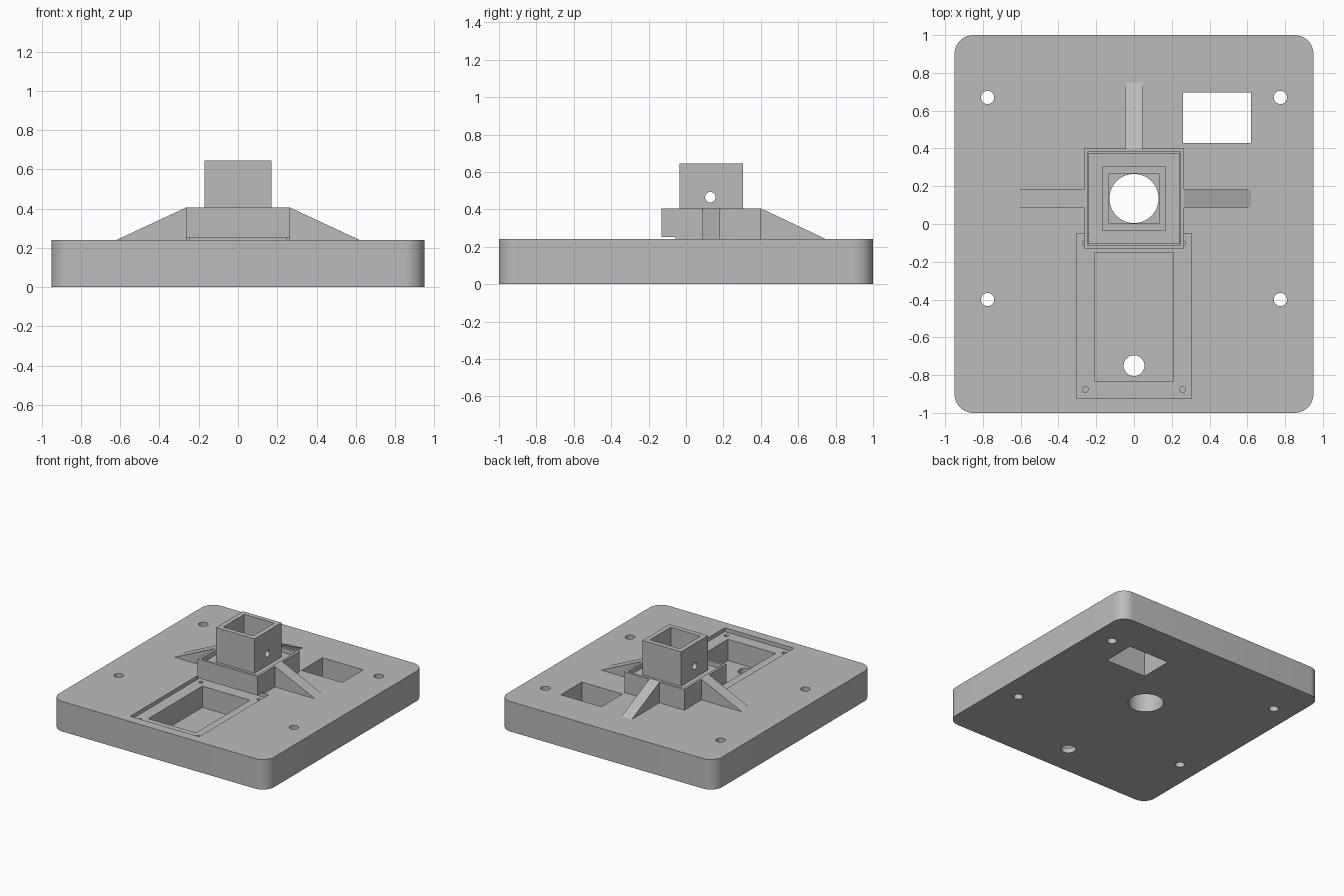
import bpy, bmesh, math
from mathutils import Matrix, Vector

if "Cube" in bpy.data.objects:
    bpy.data.objects.remove(bpy.data.objects["Cube"])

grey = bpy.data.materials.new("plain grey")
grey.use_nodes = True
grey.diffuse_color = (0.5, 0.5, 0.5, 1)
grey.node_tree.nodes["Principled BSDF"].inputs["Base Color"].default_value = (0.5, 0.5, 0.5, 1)


def finish(name, bm):
    bmesh.ops.recalc_face_normals(bm, faces=bm.faces)
    mesh = bpy.data.meshes.new(name)
    bm.to_mesh(mesh)
    bm.free()
    mesh.materials.append(grey)
    ob = bpy.data.objects.new(name, mesh)
    bpy.context.collection.objects.link(ob)
    return ob


def box(name, x, y, z, corner=0):
    """Box from (min, max) spans, with optional rounded upright corners."""
    bm = bmesh.new()
    bmesh.ops.create_cube(bm, size=1)
    spans = (x, y, z)
    for v in bm.verts:
        v.co = Vector([s[0] if c < 0 else s[1] for c, s in zip(v.co, spans)])
    if corner:
        upright = [e for e in bm.edges if abs(e.verts[0].co.z - e.verts[1].co.z) > 0.01]
        bmesh.ops.bevel(bm, geom=upright, offset=corner, segments=10,
                        profile=0.5, affect='EDGES')
    return finish(name, bm)


def cylinder(name, centre, radius, depth, axis='Z', sides=32):
    bm = bmesh.new()
    turn = Matrix.Rotation(math.pi / 2, 4, 'Y') if axis == 'X' else Matrix()
    bmesh.ops.create_cone(bm, cap_ends=True, segments=sides, radius1=radius, radius2=radius,
                          depth=depth, matrix=Matrix.Translation(centre) @ turn)
    return finish(name, bm)


def cut(ob, cutters):
    for c in cutters:
        mod = ob.modifiers.new("cut", 'BOOLEAN')
        mod.operation, mod.solver, mod.object = 'DIFFERENCE', 'EXACT', c
    bpy.context.view_layer.update()
    graph = bpy.context.evaluated_depsgraph_get()
    mesh = bpy.data.meshes.new_from_object(ob.evaluated_get(graph))
    ob.modifiers.clear()
    ob.data = mesh
    for c in cutters:
        bpy.data.objects.remove(c)


def rib(name, half_width, inner, outer, angle, centre):
    """Triangular brace running outward along +x before turning."""
    bm = bmesh.new()
    ends = []
    for y in (-half_width, half_width):
        ends.append([bm.verts.new(p) for p in
                     ((inner, y, DECK), (outer, y, DECK), (inner, y, COLLAR_TOP))])
    bm.faces.new(ends[0])
    bm.faces.new(ends[1])
    for i in range(3):
        j = (i + 1) % 3
        bm.faces.new((ends[0][i], ends[0][j], ends[1][j], ends[1][i]))
    bm.transform(Matrix.Translation(centre) @ Matrix.Rotation(angle, 4, 'Z'))
    return finish(name, bm)


DECK, COLLAR_TOP, MID_Y = 0.24, 0.405, 0.135

# Base plate with its openings, cover recess and pocket
plate = box("base_plate", (-0.95, 0.95), (-1, 1), (0, DECK), corner=0.1)
cutters = [
    box("window_cutter", (0.26, 0.62), (0.43, 0.695), (-0.1, 0.4)),
    box("recess_cutter", (-0.305, 0.305), (-0.925, -0.05), (0.21, 0.4)),
    box("pocket_cutter", (-0.21, 0.21), (-0.83, -0.15), (0.04, 0.4)),
    cylinder("centre_cutter", (0, MID_Y, 0), 0.13, 1, sides=64),
    cylinder("cable_cutter", (0, -0.75, 0), 0.055, 1),
]
for x in (-1, 1):
    for y in (0.67, -0.4):
        cutters.append(cylinder("mount_hole_cutter", (x * 0.775, y, 0), 0.035, 1))
    for y in (-0.875, -0.1):
        cutters.append(cylinder("screw_hole_cutter", (x * 0.257, y, 0.21), 0.016, 0.12, sides=20))
cut(plate, cutters)

# Open collar, raised at the front so the cover can slide under it
collar = box("collar", (-0.265, 0.265), (-0.13, 0.4), (DECK, COLLAR_TOP))
cut(collar, [
    box("socket_cutter", (-0.246, 0.246), (-0.111, 0.381), (0.1, 0.6)),
    box("slot_cutter", (-0.4, 0.4), (-0.3, -0.055), (0.1, 0.253)),
])

# Bracing ribs on three sides
rib("left_rib", 0.048, 0.265, 0.62, 0, (0, MID_Y, 0))
rib("right_rib", 0.048, 0.265, 0.62, math.pi, (0, MID_Y, 0))
rib("back_rib", 0.045, 0.265, 0.615, math.pi / 2, (0, MID_Y, 0))

# Flange and square tube, bored through, with a cross pin hole
flange = box("tube_flange", (-0.24, 0.24), (-0.105, 0.375), (0.255, 0.37))
tube = box("square_tube", (-0.17, 0.17), (-0.035, 0.305), (0.37, 0.645))
for part in (flange, tube):
    cut(part, [box("bore_cutter", (-0.132, 0.132), (0.003, 0.267), (0.1, 0.8))])
cut(tube, [cylinder("pin_cutter", (0, 0.13, 0.465), 0.028, 1, axis='X')])

# Smooth round walls, keep hard edges
for ob in bpy.context.selected_objects:
    ob.select_set(False)
for ob in (plate, tube):
    ob.select_set(True)
bpy.context.view_layer.objects.active = plate
bpy.ops.object.shade_smooth_by_angle(angle=math.radians(30))
